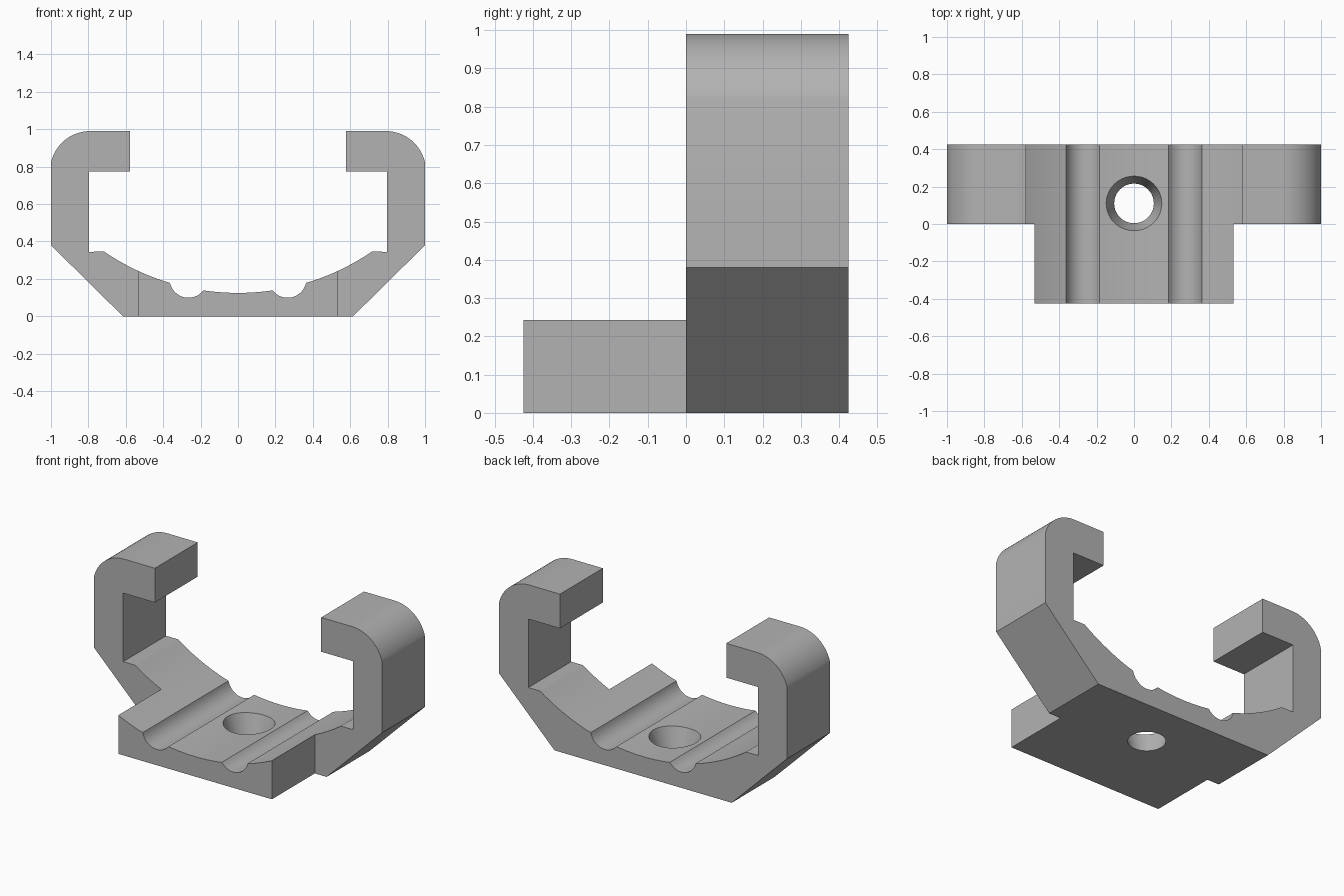
import bpy, bmesh
from math import sqrt, atan2, cos, sin, pi

cube = bpy.data.objects.get("Cube")
if cube:
    bpy.data.objects.remove(cube, do_unlink=True)

DEPTH = 0.425        # half length along y
FLOOR_R = 1.27       # radius of the cradle floor
FLOOR_Z = 0.125      # lowest point of the cradle floor

grey = bpy.data.materials.new("plain grey")
grey.use_nodes = True
colour = (0.45, 0.45, 0.45, 1)
grey.diffuse_color = colour
grey.node_tree.nodes["Principled BSDF"].inputs["Base Color"].default_value = colour


def floor_point(x):
    return (x, FLOOR_Z + FLOOR_R - sqrt(FLOOR_R ** 2 - x ** 2))


def arc(cx, cz, start, end, steps):
    """Circular arc in xz between two points, turning the short way upward in angle."""
    a = atan2(start[1] - cz, start[0] - cx)
    b = atan2(end[1] - cz, end[0] - cx)
    r = sqrt((start[0] - cx) ** 2 + (start[1] - cz) ** 2)
    return [(cx + r * cos(a + (b - a) * i / steps),
             cz + r * sin(a + (b - a) * i / steps)) for i in range(steps + 1)]


def make_object(name, bm):
    bmesh.ops.recalc_face_normals(bm, faces=bm.faces)
    mesh = bpy.data.meshes.new(name)
    bm.to_mesh(mesh)
    bm.free()
    mesh.materials.append(grey)
    obj = bpy.data.objects.new(name, mesh)
    bpy.context.collection.objects.link(obj)
    return obj


def extrude_profile(name, points, y0, y1):
    bm = bmesh.new()
    face = bm.faces.new([bm.verts.new((x, y0, z)) for x, z in points])
    moved = bmesh.ops.extrude_face_region(bm, geom=[face])["geom"]
    verts = [v for v in moved if isinstance(v, bmesh.types.BMVert)]
    bmesh.ops.translate(bm, verts=verts, vec=(0, y1 - y0, 0))
    return make_object(name, bm)


# Half profile: chamfered base, rounded hook, cradle floor with a wire groove
half = [(0.615, 0), (1, 0.38)]
half += arc(0.79, 0.775, (1, 0.822), (0.79, 0.99), 16)
half += [(0.577, 0.99), (0.577, 0.775), (0.797, 0.775), (0.797, 0.345)]
half += [floor_point(0.715 - 0.35 * i / 10) for i in range(10)]
groove = arc(0.265, 0.2, floor_point(0.185), floor_point(0.365), 16)
half += reversed(groove)
half += [floor_point(0.185 * (1 - i / 5)) for i in range(1, 5)]
profile = half + [floor_point(0)] + [(-x, z) for x, z in reversed(half)]
clip = extrude_profile("clip_body", profile, -DEPTH, DEPTH)

# Cutters that leave a narrow tongue at the front
cutters = []
for side, name in ((1, "left"), (-1, "right")):
    box = [(0.533, -0.2), (1.3, -0.2), (1.3, 1.3), (0.533, 1.3)]
    cutters.append(extrude_profile(name + "_front_cutter",
                                   [(side * x, z) for x, z in box], -0.7, 0))

# Tapered screw hole through the base
bm = bmesh.new()
slope = (0.146 - 0.106) / FLOOR_Z
low, high = -0.1, 0.3
bmesh.ops.create_cone(bm, cap_ends=True, segments=40,
                      radius1=0.106 + slope * low, radius2=0.106 + slope * high,
                      depth=high - low)
bmesh.ops.translate(bm, verts=bm.verts, vec=(0, 0.11, (low + high) / 2))
cutters.append(make_object("screw_hole_cutter", bm))

for cutter in cutters:
    mod = clip.modifiers.new(cutter.name, "BOOLEAN")
    mod.operation = "DIFFERENCE"
    mod.solver = "EXACT"
    mod.object = cutter
    cutter.hide_render = True

# Apply the cuts, then remove the cutters
bpy.ops.object.select_all(action="DESELECT")
bpy.context.view_layer.objects.active = clip
clip.select_set(True)
for mod in list(clip.modifiers):
    bpy.ops.object.modifier_apply(modifier=mod.name)
for cutter in cutters:
    bpy.data.objects.remove(cutter, do_unlink=True)

bpy.ops.object.shade_smooth_by_angle(angle=pi / 9)
